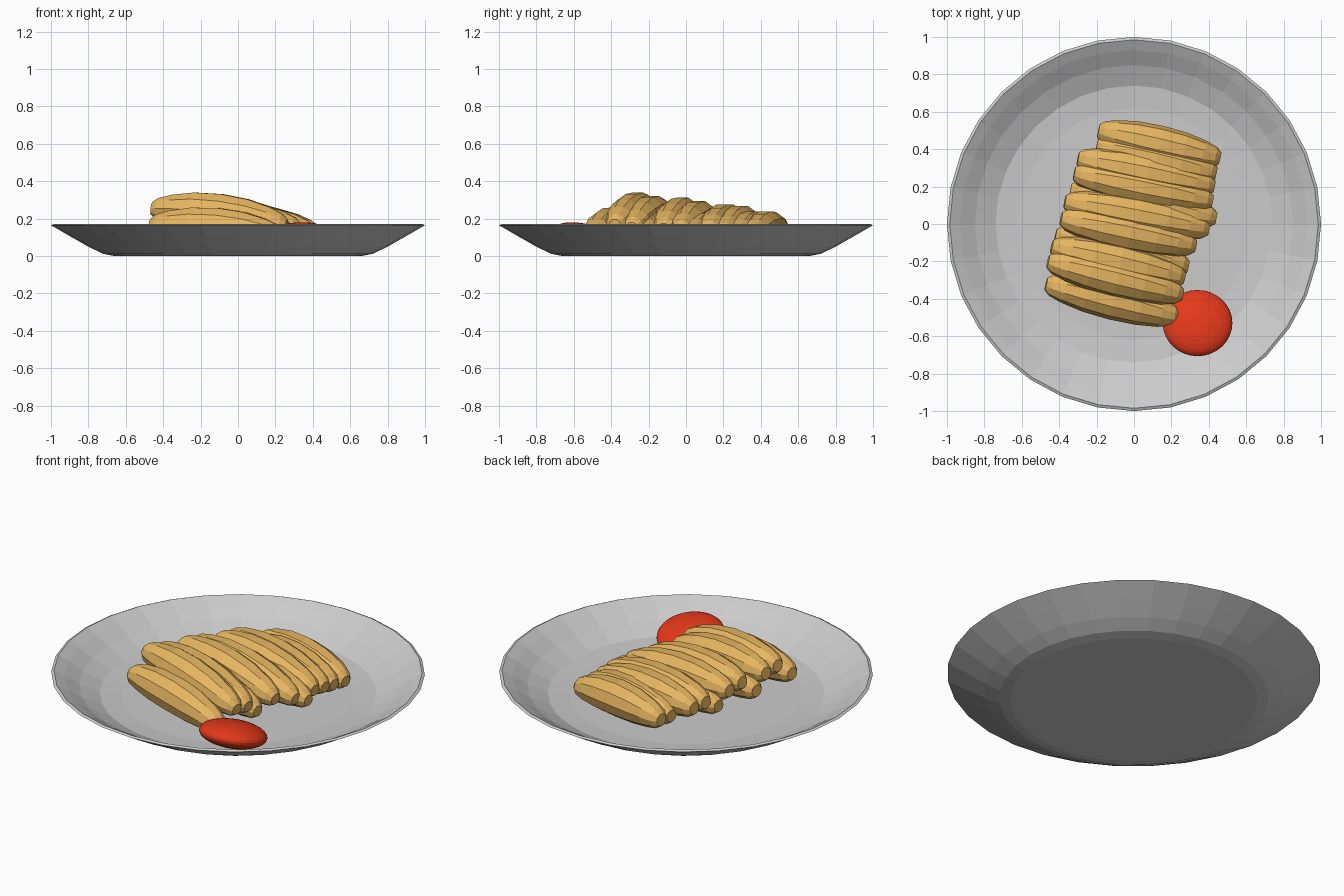
import bpy, bmesh, math
from mathutils import Vector

if "Cube" in bpy.data.objects:
    bpy.data.objects.remove(bpy.data.objects["Cube"])


def make_object(name, bm, mat=None):
    bmesh.ops.recalc_face_normals(bm, faces=bm.faces)
    mesh = bpy.data.meshes.new(name)
    bm.to_mesh(mesh)
    bm.free()
    obj = bpy.data.objects.new(name, mesh)
    bpy.context.collection.objects.link(obj)
    if mat:
        mesh.materials.append(mat)
    return obj


def material(name, color):
    mat = bpy.data.materials.new(name)
    mat.diffuse_color = color
    mat.use_nodes = True
    mat.node_tree.nodes["Principled BSDF"].inputs["Base Color"].default_value = mat.diffuse_color
    return mat


def loft(bm, rings):
    """Skin a list of rings and cap both ends."""
    loops = [[bm.verts.new(p) for p in ring] for ring in rings]
    n = len(loops[0])
    for a, b in zip(loops, loops[1:]):
        for i in range(n):
            j = (i + 1) % n
            bm.faces.new((a[i], a[j], b[j], b[i]))
    bm.faces.new(loops[0])
    bm.faces.new(loops[-1])


golden = material("golden_crust", (0.80, 0.47, 0.12, 1))
red = material("red_sauce", (0.78, 0.04, 0.01, 1))

# Plate: thin dished profile turned around z
profile = [(0.66, 0.0), (0.72, 0.012), (0.80, 0.05), (0.90, 0.107), (1.0, 0.165),
           (0.985, 0.172), (0.93, 0.143), (0.85, 0.093), (0.74, 0.045), (0.62, 0.035)]
bm = bmesh.new()
loft(bm, [[(r * math.cos(2 * math.pi * i / 32), r * math.sin(2 * math.pi * i / 32), z)
           for i in range(32)] for r, z in profile])
make_object("plate", bm)

# Fingers: tapered, slightly arched rolls
TAPER = [(0, .035), (.04, .058), (.14, .078), (.30, .096), (.5, .102),
         (.7, .095), (.86, .077), (.96, .055), (1, .032)]
SIDES = 10


def finger(name, left, right):
    a, b = Vector(left), Vector(right)
    side = Vector((0, 0, 1)).cross(b - a).normalized()
    up = (b - a).cross(side).normalized()
    rings = []
    for t, r in TAPER:
        c = a.lerp(b, t) + up * 0.025 * (4 * t * (1 - t))
        rings.append([c + r * (side * math.cos(2 * math.pi * i / SIDES)
                               + up * math.sin(2 * math.pi * i / SIDES))
                      for i in range(SIDES)])
    bm = bmesh.new()
    loft(bm, rings)
    make_object(name, bm, golden)


# Each entry: left end x, y, z and right end x, y, z
pile = [
    (-.47, -.32, .165, .24, -.50, .105),
    (-.46, -.20, .255, .26, -.38, .165),
    (-.44, -.12, .235, .27, -.29, .150),
    (-.42, -.06, .150, .29, -.23, .105),
    (-.39, .03, .225, .33, -.12, .145),
    (-.37, .12, .205, .40, -.03, .130),
    (-.34, .18, .130, .44, .03, .110),
    (-.32, .27, .180, .42, .12, .130),
    (-.30, .35, .170, .43, .20, .120),
    (-.20, .42, .125, .44, .27, .110),
    (-.19, .50, .130, .46, .35, .105),
]
for i, p in enumerate(pile):
    finger(f"finger_{i + 1}", p[:3], p[3:])

# Sauce: flattened ball leaning on the plate wall
bpy.ops.mesh.primitive_uv_sphere_add(segments=32, ring_count=16, radius=1,
                                     location=(0.34, -0.53, 0.10),
                                     rotation=(-0.24, 0, 0))
sauce = bpy.context.object
sauce.name = "sauce"
sauce.scale = (0.186, 0.182, 0.07)
sauce.data.materials.append(red)
